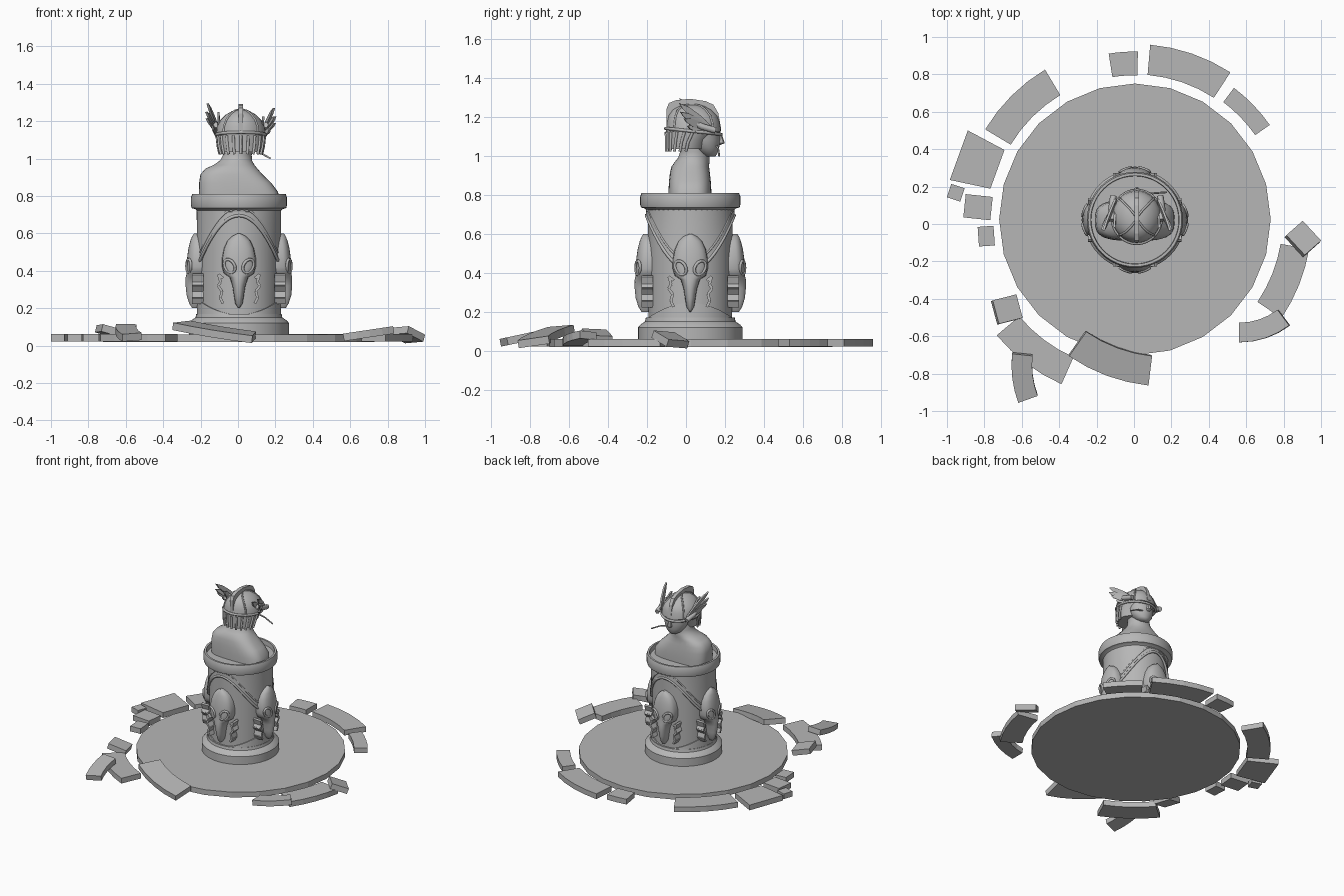
import bpy, bmesh
from math import sin, cos, pi, radians
from mathutils import Vector, Matrix, Euler

if "Cube" in bpy.data.objects:
    bpy.data.objects.remove(bpy.data.objects["Cube"])

STONE = bpy.data.materials.new("grey_stone")
STONE.diffuse_color = (0.47, 0.47, 0.47, 1)
STONE.use_nodes = True
STONE.node_tree.nodes["Principled BSDF"].inputs["Base Color"].default_value = STONE.diffuse_color
CX, CY = 0.005, 0.022          # axis of the pedestal


def finish(name, bm, smooth=None):
    bmesh.ops.recalc_face_normals(bm, faces=bm.faces)
    me = bpy.data.meshes.new(name)
    bm.to_mesh(me)
    bm.free()
    me.materials.append(STONE)
    ob = bpy.data.objects.new(name, me)
    bpy.context.collection.objects.link(ob)
    if smooth:
        bpy.ops.object.select_all(action='DESELECT')
        ob.select_set(True)
        bpy.context.view_layer.objects.active = ob
        bpy.ops.object.shade_smooth_by_angle(angle=radians(smooth))
    return ob


def skin(name, rings, caps=True, loop=False, smooth=35, mat=None):
    """Join closed rings of points into one surface."""
    bm = bmesh.new()
    vs = [[bm.verts.new(p) for p in r] for r in rings]
    n = len(vs[0])
    pairs = list(zip(vs, vs[1:])) + ([(vs[-1], vs[0])] if loop else [])
    for a, b in pairs:
        for i in range(n):
            j = (i + 1) % n
            bm.faces.new((a[i], a[j], b[j], b[i]))
    if caps and not loop:
        bm.faces.new(vs[0])
        bm.faces.new(vs[-1])
    if mat:
        bm.transform(mat)
    return finish(name, bm, smooth)


def oval(z, cx, cy, rx, ry, n=32, e=2.0):
    pts = []
    for i in range(n):
        c, s = cos(2 * pi * i / n), sin(2 * pi * i / n)
        pts.append((cx + rx * abs(c) ** (2 / e) * (1 if c > 0 else -1),
                    cy + ry * abs(s) ** (2 / e) * (1 if s > 0 else -1), z))
    return pts


def turned(name, profile, n=48):
    return skin(name, [oval(z, CX, CY, r, r, n) for r, z in profile])


def rod(name, pts, r, n=6, closed=False):
    cu = bpy.data.curves.new(name, 'CURVE')
    cu.dimensions = '3D'
    cu.bevel_depth = r
    cu.bevel_resolution = 1
    cu.use_fill_caps = True
    sp = cu.splines.new('POLY')
    sp.points.add(len(pts) - 1)
    for p, q in zip(sp.points, pts):
        p.co = (*q, 1)
    sp.use_cyclic_u = closed
    cu.materials.append(STONE)
    ob = bpy.data.objects.new(name, cu)
    bpy.context.collection.objects.link(ob)
    return ob


def slab(name, outline, z=0.041, tx=0, ty=0, h=0.04):
    """Paving block from a flat outline, tilted about its own middle."""
    c = sum((Vector((x, y, 0)) for x, y in outline), Vector()) / len(outline)
    m = Matrix.Translation((c.x, c.y, z)) @ Euler((radians(tx), radians(ty), 0)).to_matrix().to_4x4()
    rings = [[(x - c.x, y - c.y, s * h / 2) for x, y in outline] for s in (-1, 1)]
    return skin(name, rings, smooth=None, mat=m)


def sector(r0, r1, a0, a1, cx=CX, cy=0.025, n=4):
    ang = [radians(a0 + (a1 - a0) * i / n) for i in range(n + 1)]
    return ([(cx + r1 * cos(a), cy + r1 * sin(a)) for a in ang] +
            [(cx + r0 * cos(a), cy + r0 * sin(a)) for a in reversed(ang)])


def block(x, y, w, d, rot):
    m = Matrix.Rotation(radians(rot), 2)
    return [tuple(m @ Vector((sx * w / 2, sy * d / 2)) + Vector((x, y)))
            for sx, sy in ((-1, -1), (1, -1), (1, 1), (-1, 1))]


# Round floor and broken ring of paving
skin("floor_disc", [oval(z, CX, 0.025, 0.726, 0.726, 24) for z in (0.02, 0.06)], smooth=None)
for a in ((.775, .937, 57, 85), (.77, .897, 89, 99), (.785, .88, 35, 53),
          (.775, .934, 121, 149), (.79, .945, -34, -9.6), (.807, .965, 220, 246)):
    slab("ring_stone", sector(*a))
slab("ring_stone", sector(.79, 1.012, 152, 168, n=1))
for b in ((-.953, .167, .075, .075, -18), (-.834, .09, .145, .125, -6), (-.79, -.065, .085, .105, 4)):
    slab("small_stone", block(*b))
slab("tilted_stone", block(.903, -.08, .125, .145, 40), .058, -17, 14)
slab("tilted_stone", block(-.68, -.457, .135, .13, 14), .075, -6, 14)
slab("leaning_stone", sector(.345, .45, -90, -53, .563, -.183), .062, 0, -8.5)
slab("leaning_stone", sector(.49, .6, 174, 200, -.055, -.75), .07, 12, 0)
slab("leaning_stone", sector(.77, .93, 235.5, 264, .176, .063), .075, 9, 6)

# Pedestal: foot, drum and rim with a sunken top
turned("pedestal_foot", [(.268, .05), (.268, .12), (.255, .135), (.232, .15), (.228, .17)])
turned("pedestal_drum", [(.215, .16), (.216, .45), (.218, .74)])
turned("pedestal_rim", [(.222, .72), (.235, .73), (.253, .735), (.257, .75), (.257, .79),
                        (.25, .81), (.236, .81), (.234, .775), (.1, .775)])

# Draped cloth around the drum, hanging in waves
N = 72
TH = [2 * pi * i / N for i in range(N)]


def wave(r, f):
    return [(CX + r * cos(t), CY + r * sin(t), f(t)) for t in TH]


def hem(t):
    return .55 - .14 * cos(2 * t)


skin("cloth", [wave(.21, hem), wave(.229, hem), wave(.224, lambda t: hem(t) + .04),
               wave(.226, lambda t: .735), wave(.21, lambda t: .735)], loop=True)
rod("cloth_hem", wave(.225, lambda t: hem(t) + .005), .009, closed=True)
rod("cloth_fold", wave(.222, lambda t: min(hem(t) + .05, .72)), .006, closed=True)


def low(t):
    return .205 + .04 * cos(2 * t)


skin("lower_band", [wave(.21, lambda t: .16), wave(.226, lambda t: .16),
                    wave(.222, low), wave(.21, low)], loop=True)

# Four bird-skull emblems: half width, height, outward reach
SKULL = [(.004, .2, .25), (.02, .225, .266), (.027, .27, .28), (.035, .32, .285), (.05, .365, .285),
         (.08, .385, .28), (.09, .42, .28), (.09, .47, .277), (.08, .52, .27), (.062, .56, .26),
         (.038, .585, .25), (.006, .6, .24)]
FEATHER = [(.085, .36), (.11, .38), (.098, .34), (.112, .32), (.09, .29), (.1, .255), (.085, .225)]
for k in range(4):
    turn = Matrix.Translation((CX, CY, 0)) @ Matrix.Rotation(k * pi / 2, 4, 'Z')
    rings = []
    for w, z, d in SKULL:
        arc = [(w * cos(a), -(.205 + (d - .205) * sin(a) ** .6), z)
               for a in (pi * i / 12 for i in range(13))]
        rings.append([(w, -.19, z)] + arc + [(-w, -.19, z)])
    skin("skull_emblem", rings, mat=turn, smooth=45)
    for s in (-1, 1):
        # eye rims
        eye = [(s * (.05 + .028 * cos(a) + .01 * sin(a)), -.268 + .012 * cos(a), .425 + .036 * sin(a))
               for a in (2 * pi * i / 14 for i in range(14))]
        rod("eye_rim", [turn @ Vector(p) for p in eye], .008, closed=True)
        # zigzag feathers beside the beak
        for (x0, z0), (x1, z1) in zip(FEATHER, FEATHER[1:]):
            c0, c1 = Vector((s * x0, 0, z0)), Vector((s * x1, 0, z1))
            side = (c1 - c0).cross(Vector((0, 1, 0))).normalized() * .007
            quad = (c0 - side, c0 + side, c1 + side, c1 - side)
            skin("emblem_feather", [[p + Vector((0, y, 0)) for p in quad] for y in (-.19, -.25)],
                 mat=turn, smooth=None)

# Bust: broad cut chest narrowing to the neck
BUST = [(.77, .005, .02, .212, .11, 3.2), (.82, .003, .02, .212, .11, 3.2),
        (.87, -.015, .02, .193, .107, 3), (.915, -.035, .02, .166, .102, 2.8),
        (.945, -.035, .022, .14, .096, 2.5), (.965, -.022, .03, .11, .09, 2.2),
        (.99, -.01, .04, .085, .08, 2), (1.02, -.003, .045, .076, .075, 2), (1.1, .005, .045, .08, .08, 2)]
skin("bust", [oval(z, x, y, a, b, 36, e) for z, x, y, a, b, e in BUST], smooth=40)

# Head with chin and nose
HX = .015
FACE = [(.995, .125, .025, .025), (1.01, .115, .05, .045), (1.04, .1, .075, .07),
        (1.08, .085, .09, .09), (1.14, .075, .095, .1)]
skin("face", [oval(z, HX, y, a, b) for z, y, a, b in FACE], smooth=60)
skin("nose", [oval(z, HX, y, a, b, 8) for z, y, a, b in
              ((1.055, .165, .012, .012), (1.065, .175, .018, .024), (1.12, .165, .01, .015))])

# Helmet: neck guard, dome, brow band, ribs and crest
GUARD = [(1.035, .0, .112, .1), (1.08, .01, .122, .11), (1.135, .035, .128, .138)]
DOME = [(1.125, .038, .132, .142), (1.17, .038, .128, .136), (1.205, .035, .11, .125),
        (1.235, .03, .08, .1), (1.255, .03, .045, .065), (1.262, .03, .01, .02)]
skin("neck_guard", [oval(z, HX, y, a, b) for z, y, a, b in GUARD])
skin("helmet_dome", [oval(z, HX, y, a, b) for z, y, a, b in DOME], smooth=60)
rod("brow_band", [(x, y, 1.125 + .015 * (.04 - y) / .14) for x, y, _ in oval(0, HX, .038, .132, .142)],
    .009, closed=True)
for i in range(11):
    t = pi + pi * i / 10
    rod("neck_guard_rib", [(HX + a * cos(t), y + b * sin(t), z - .012) for z, y, a, b in GUARD], .008)
for t in (pi / 4, 3 * pi / 4, 5 * pi / 4, 7 * pi / 4):
    rod("dome_rib", [(HX + a * cos(t), y + b * sin(t), z) for z, y, a, b in DOME], .006)
CREST = [(-.1, 1.1), (-.1, 1.24), (-.088, 1.27), (-.05, 1.285), (.02, 1.292), (.1, 1.28), (.14, 1.262),
         (.165, 1.22), (.18, 1.14), (.15, 1.12), (.1, 1.2), (.03, 1.235), (-.06, 1.2), (-.07, 1.1)]
skin("crest", [[(HX + s * .013, y, z) for y, z in CREST] for s in (-1, 1)], smooth=None)

# Helmet wings, each a fan of swept feathers
TIPS = [(.178, -.035, 1.295), (.185, -.03, 1.25), (.183, -.01, 1.215), (.155, .01, 1.175), (.12, -.02, 1.25)]
for s in (-1, 1):
    for i, (tx, ty, tz) in enumerate(TIPS):
        root = Vector((HX + s * .115, .125 - .012 * i, 1.14))
        tip = Vector((HX + s * tx, ty, tz - (.025 if s > 0 else 0)))
        d = tip - root
        side = d.cross(Vector((1, 0, 0))).normalized() * .02
        off = d.cross(side).normalized() * .006
        outline = (root - side * .6, root + d * .5 - side, root + d * .85 - side * .6, tip,
                   root + d * .75 + side * .8, root + d * .4 + side, root + side * .6)
        skin("wing_feather", [[p + off * k for p in outline] for k in (-1, 1)], smooth=None)
    rod("wing_root", [(HX + s * .125, .15, 1.13), (HX + s * .135, .08, 1.15), (HX + s * .13, .02, 1.18)], .018)

# Thin stalk held in the mouth
rod("mouth_stalk", [(.04, .155, 1.055), (.11, .165, 1.035), (.175, .17, 1.0)], .005)
